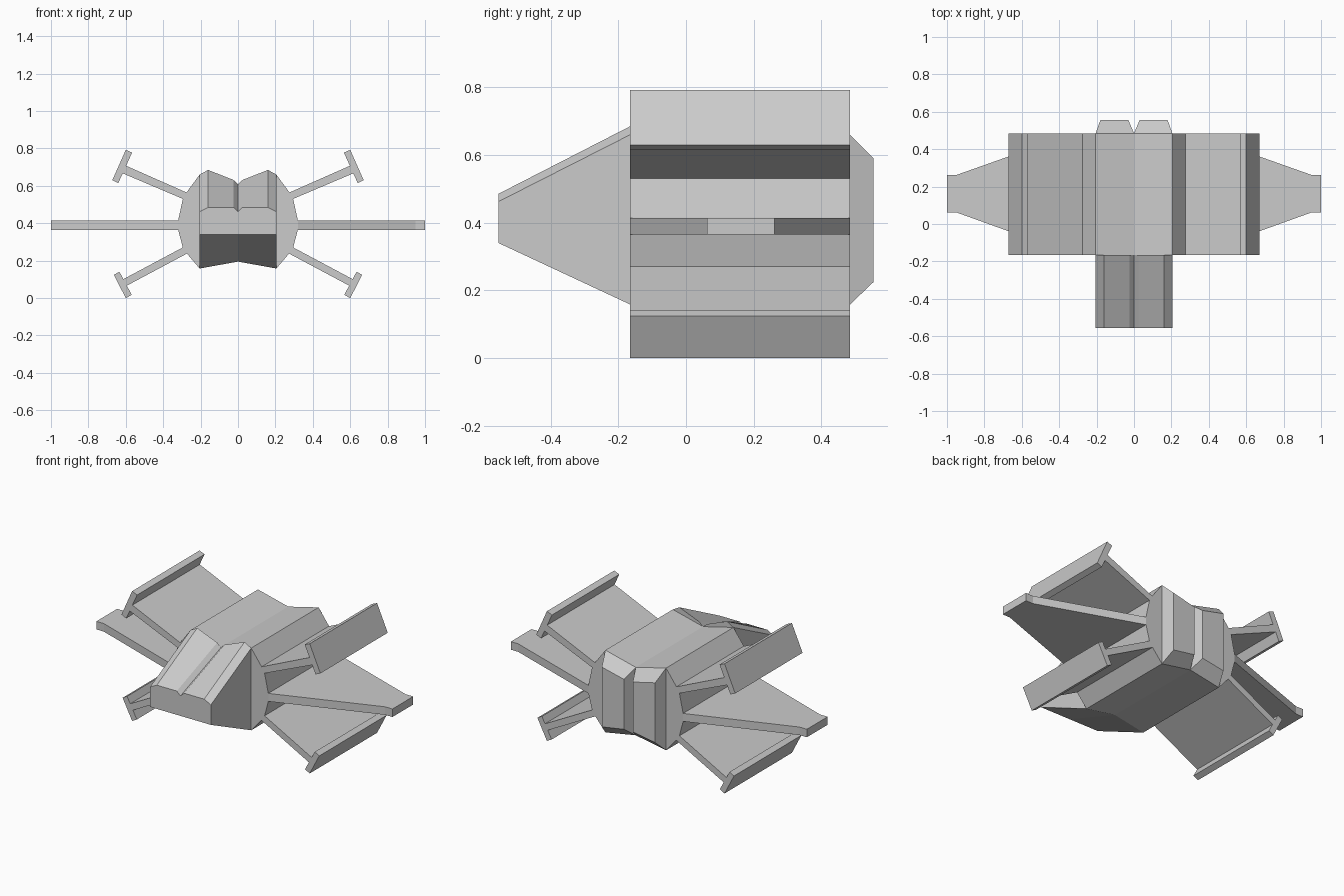
import bpy, bmesh

if "Cube" in bpy.data.objects:
    bpy.data.objects.remove(bpy.data.objects["Cube"])

Y0, Y1 = -0.165, 0.485   # front and back of the hull


def loft(name, a, b):
    """Join two matching rings of 3D points into a closed flat-shaded solid."""
    bm = bmesh.new()
    va = [bm.verts.new(p) for p in a]
    vb = [bm.verts.new(p) for p in b]
    n = len(va)
    bm.faces.new(va)
    bm.faces.new(vb[::-1])
    for i in range(n):
        j = (i + 1) % n
        bm.faces.new((va[i], vb[i], vb[j], va[j]))
    bmesh.ops.recalc_face_normals(bm, faces=bm.faces)
    me = bpy.data.meshes.new(name)
    bm.to_mesh(me)
    bm.free()
    ob = bpy.data.objects.new(name, me)
    bpy.context.collection.objects.link(ob)
    return ob


def at_y(profile, y):
    return [(x, y, z) for x, z in profile]


def extrude(name, profile):
    return loft(name, at_y(profile, Y0), at_y(profile, Y1))


def sym(half):
    """Complete a right-half profile that starts and ends on x = 0."""
    return half + [(-x, z) for x, z in half[-2:0:-1]]


def flip(points):
    return [(-p[0],) + tuple(p[1:]) for p in points]


# Hull: faceted barrel with shallow V top and bottom
extrude("hull", sym([(0, 0.61), (0.205, 0.66), (0.275, 0.565), (0.295, 0.53),
                     (0.32, 0.415), (0.32, 0.365), (0.295, 0.27),
                     (0.275, 0.24), (0.205, 0.158), (0, 0.195)]))

# Nose: tapered wedge with two ridges and a centre groove
nose_back = sym([(0, 0.608), (0.025, 0.632), (0.16, 0.685), (0.205, 0.66),
                 (0.205, 0.158), (0, 0.195)])
nose_front = sym([(0, 0.462), (0.025, 0.485), (0.16, 0.485), (0.205, 0.462),
                  (0.205, 0.34), (0, 0.34)])
loft("nose", at_y(nose_back, Y0), at_y(nose_front, -0.555))

# Parts repeated on both sides
engine_base = [(0, 0.195), (0.205, 0.158), (0.205, 0.66), (0, 0.61)]
engine_tip = [(0.03, 0.25), (0.18, 0.225), (0.18, 0.59), (0.03, 0.555)]
flat_outline = [(0.31, Y0), (0.32, Y0), (0.95, 0.062), (1.0, 0.062),
                (1.0, 0.262), (0.95, 0.262), (0.32, Y1), (0.31, Y1)]
slanted = {
    "upper_wing": [(0.265, 0.56), (0.285, 0.526), (0.617, 0.667), (0.602, 0.709)],
    "upper_end_plate": [(0.6, 0.792), (0.566, 0.778), (0.64, 0.615), (0.672, 0.63)],
    "lower_wing": [(0.285, 0.276), (0.265, 0.242), (0.595, 0.066), (0.615, 0.1)],
    "lower_end_plate": [(0.6, 0.0), (0.568, 0.017), (0.634, 0.141), (0.664, 0.124)],
}
for side in ("right", "left"):
    m = flip if side == "left" else list
    # Rear engine blocks
    loft(side + "_rear_block", m(at_y(engine_base, Y1)), m(at_y(engine_tip, 0.555)))
    # Flat tapered middle wing
    loft(side + "_middle_wing", m([(x, y, 0.365) for x, y in flat_outline]),
         m([(x, y, 0.414) for x, y in flat_outline]))
    # Slanted wings with end plates
    for part, profile in slanted.items():
        extrude(side + "_" + part, m(profile))
